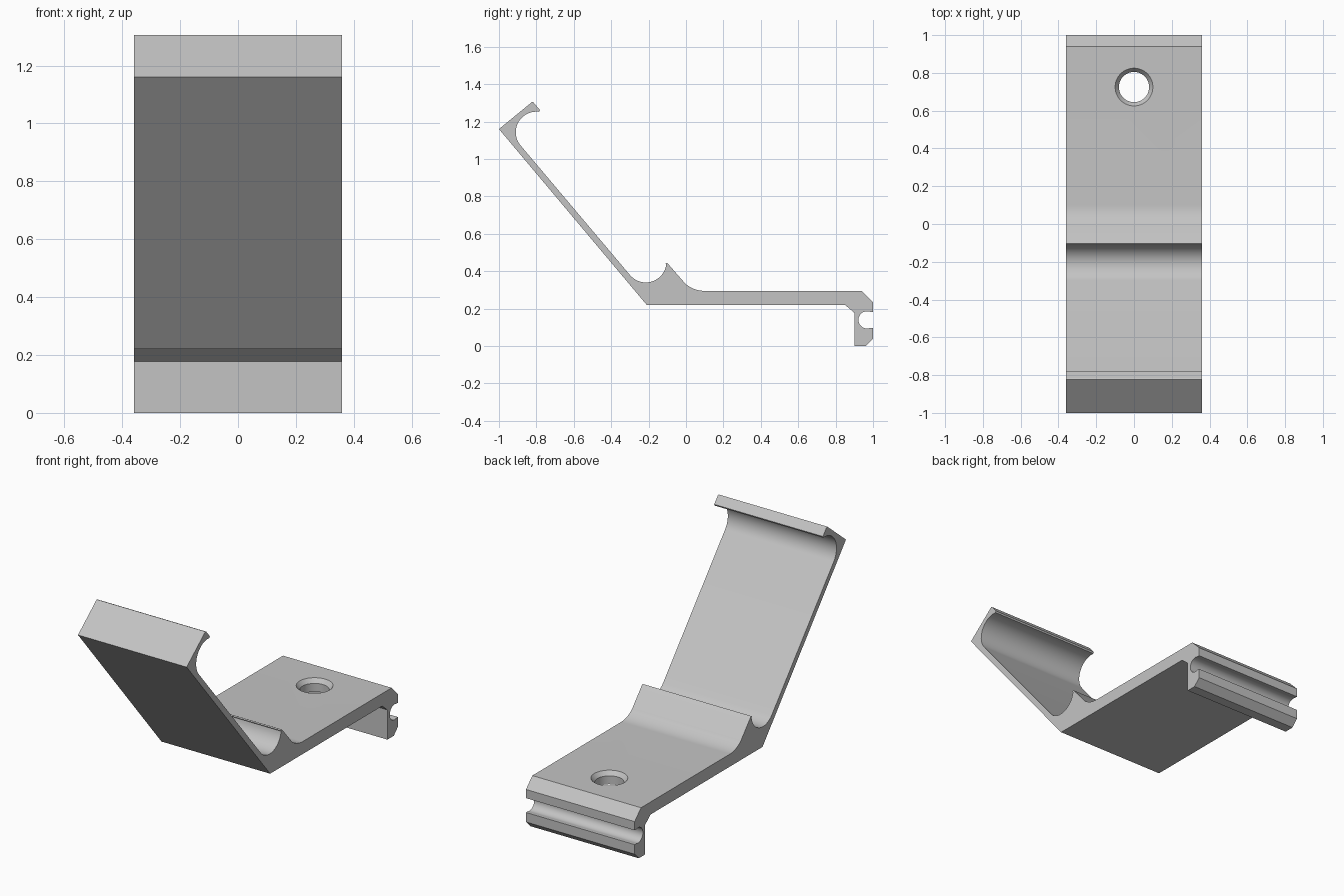
import bpy, bmesh
from math import sin, cos, pi, radians

default = bpy.data.objects.get("Cube")
if default:
    bpy.data.objects.remove(default, do_unlink=True)

HALF_WIDTH = 0.36

metal = bpy.data.materials.new("light grey")
metal.use_nodes = True
grey = (0.55, 0.55, 0.55, 1)
metal.diffuse_color = grey
metal.node_tree.nodes["Principled BSDF"].inputs["Base Color"].default_value = grey


def arc(y, z, r, start, end, steps=20):
    """Points on a circle in the side plane, angles in degrees."""
    angles = [radians(start + (end - start) * i / steps) for i in range(steps + 1)]
    return [(y + r * cos(a), z + r * sin(a)) for a in angles]


def make_object(name, bm):
    bmesh.ops.recalc_face_normals(bm, faces=bm.faces)
    mesh = bpy.data.meshes.new(name)
    bm.to_mesh(mesh)
    bm.free()
    mesh.materials.append(metal)
    obj = bpy.data.objects.new(name, mesh)
    bpy.context.collection.objects.link(obj)
    return obj


# Side profile, counter-clockwise from the bend under the arm
profile = [(-0.21, 0.22), (0.85, 0.22), (0.90, 0.178), (0.90, 0), (0.96, 0), (1, 0.04)]
# Groove across the end foot
profile += [(1, 0.097)] + arc(0.968, 0.14, 0.046, -70, -290) + [(1, 0.183)]
# Plate top, fillet and ridge
profile += [(1, 0.235), (0.94, 0.295)]
profile += arc(0.10, 0.455, 0.16, 270, 230, 12)
profile += [(-0.098, 0.442), (-0.104, 0.445), (-0.11, 0.44)]
# Lower cradle, arm and upper hook
profile += arc(-0.215, 0.45, 0.11, 352, 220)
profile += arc(-0.80, 1.143, 0.11, 220, 85, 24)
profile += [(-0.785, 1.253), (-0.781, 1.262), (-0.815, 1.302), (-0.823, 1.305), (-1, 1.16)]

bm = bmesh.new()
face = bm.faces.new([bm.verts.new((-HALF_WIDTH, y, z)) for y, z in profile])
extruded = bmesh.ops.extrude_face_region(bm, geom=[face])["geom"]
side = [v for v in extruded if isinstance(v, bmesh.types.BMVert)]
bmesh.ops.translate(bm, verts=side, vec=(2 * HALF_WIDTH, 0, 0))
bracket = make_object("bracket", bm)

# Countersunk hole cutter, stacked rings
bm = bmesh.new()
SIDES = 48
rings = []
for r, z in [(0.08, 0.15), (0.08, 0.27), (0.10, 0.295), (0.10, 0.4)]:
    rings.append([bm.verts.new((r * cos(2 * pi * i / SIDES), 0.725 + r * sin(2 * pi * i / SIDES), z))
                  for i in range(SIDES)])
for low, high in zip(rings, rings[1:]):
    for i in range(SIDES):
        j = (i + 1) % SIDES
        bm.faces.new((low[i], low[j], high[j], high[i]))
bm.faces.new(rings[0])
bm.faces.new(rings[-1])
cutter = make_object("hole_cutter", bm)

cut = bracket.modifiers.new("screw hole", "BOOLEAN")
cut.operation = "DIFFERENCE"
cut.solver = "EXACT"
cut.object = cutter

bpy.ops.object.select_all(action="DESELECT")
bracket.select_set(True)
bpy.context.view_layer.objects.active = bracket
bpy.ops.object.modifier_apply(modifier=cut.name)
bpy.data.objects.remove(cutter, do_unlink=True)
bpy.ops.object.shade_smooth_by_angle(angle=radians(25))
